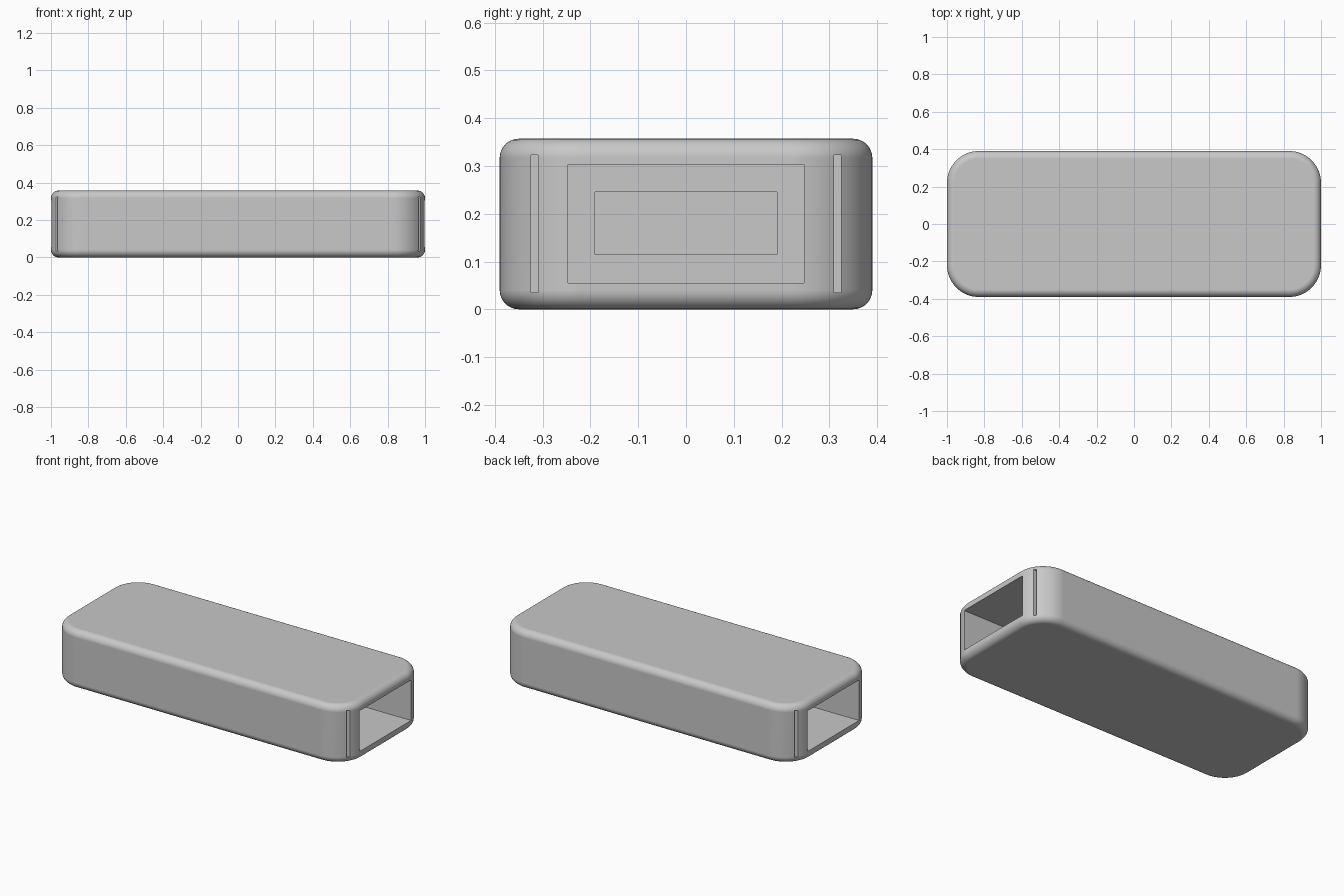
import bpy
import bmesh

default = bpy.data.objects.get("Cube")
if default:
    bpy.data.objects.remove(default, do_unlink=True)

LENGTH, WIDTH, HEIGHT = 2.0, 0.78, 0.357
CORNER, FILLET = 0.17, 0.04

grey = bpy.data.materials.new("light_grey")
grey.use_nodes = True
colour = (0.58, 0.58, 0.58, 1)
grey.diffuse_color = colour
grey.node_tree.nodes["Principled BSDF"].inputs["Base Color"].default_value = colour


def box_mesh(low, high):
    """Box as a bmesh between two opposite corners."""
    bm = bmesh.new()
    bmesh.ops.create_cube(bm, size=1)
    for v in bm.verts:
        v.co = [(a + b) / 2 + c * abs(b - a) for a, b, c in zip(low, high, v.co)]
    return bm


def make_object(name, bm):
    mesh = bpy.data.meshes.new(name)
    bm.to_mesh(mesh)
    bm.free()
    mesh.materials.append(grey)
    obj = bpy.data.objects.new(name, mesh)
    bpy.context.collection.objects.link(obj)
    return obj


# Case: box with round vertical corners, then filleted top and bottom rims
bm = box_mesh((-LENGTH / 2, -WIDTH / 2, 0), (LENGTH / 2, WIDTH / 2, HEIGHT))
uprights = [e for e in bm.edges if abs(e.verts[0].co.z - e.verts[1].co.z) > FILLET]
bmesh.ops.bevel(bm, geom=uprights, offset=CORNER, segments=16, profile=0.5,
                affect='EDGES')
rims = [e for e in bm.edges if abs(e.verts[0].co.z - e.verts[1].co.z) < 0.001]
bmesh.ops.bevel(bm, geom=rims, offset=FILLET, segments=8, profile=0.5,
                affect='EDGES')
case = make_object("case", bm)


def cut(name, low, high):
    cutter = make_object(name, box_mesh(low, high))
    cutter.hide_render = True
    mod = case.modifiers.new(name, 'BOOLEAN')
    mod.operation = 'DIFFERENCE'
    mod.solver = 'EXACT'
    mod.object = cutter
    bpy.context.view_layer.objects.active = case
    bpy.ops.object.modifier_apply(modifier=mod.name)
    bpy.data.objects.remove(cutter, do_unlink=True)


# Both ends: port opening, bay behind the end wall, blind pocket, two slots
for side in (-1, 1):
    cut("port_opening", (side * 1.1, -0.247, 0.055), (side * 0.85, 0.247, 0.303))
    cut("bay", (side * 0.91, -0.249, 0.053), (side * 0.4, 0.249, 0.305))
    cut("pocket", (side * 0.45, -0.19, 0.115), (side * 0.1, 0.19, 0.245))
    for y in (-0.317, 0.317):
        cut("slot", (side * 1.1, y - 0.0075, 0.035), (side * 0.9, y + 0.0075, 0.323))

# Smooth shading with crisp cut edges
bpy.ops.object.select_all(action='DESELECT')
case.select_set(True)
bpy.context.view_layer.objects.active = case
bpy.ops.object.shade_smooth_by_angle(angle=0.6)
weighted = case.modifiers.new("even_shading", 'WEIGHTED_NORMAL')
weighted.keep_sharp = True
